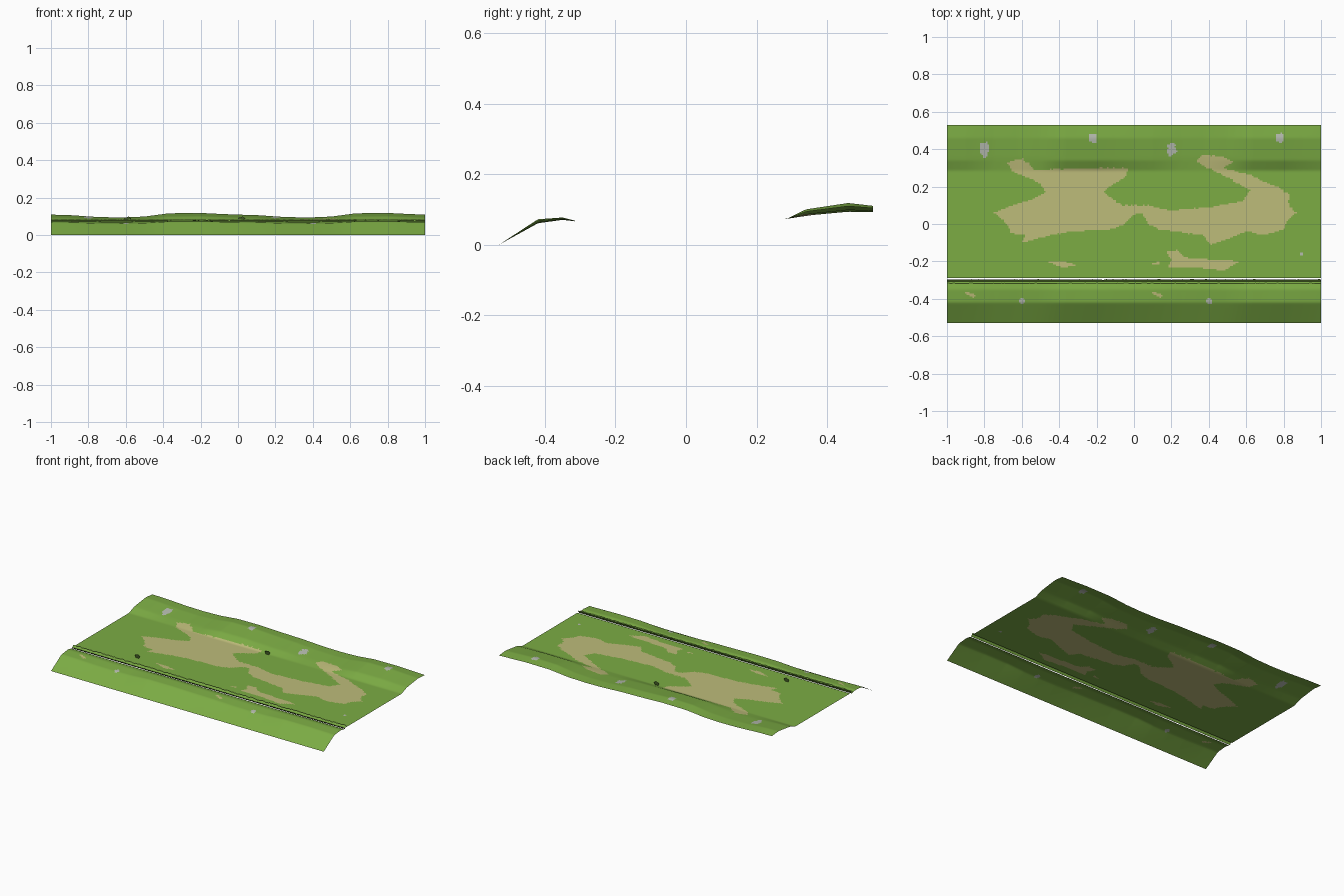
import bpy, bmesh, math, random
from mathutils import noise, Vector

if "Cube" in bpy.data.objects:
    bpy.data.objects.remove(bpy.data.objects["Cube"])

random.seed(4)


def lin(c):
    c /= 255
    return c / 12.92 if c <= 0.04045 else ((c + 0.055) / 1.055) ** 2.4


def material(name, rgb):
    m = bpy.data.materials.new(name)
    m.diffuse_color = (*[lin(c) for c in rgb], 1)
    m.use_nodes = True
    m.node_tree.nodes["Principled BSDF"].inputs["Base Color"].default_value = m.diffuse_color
    return m


GRASS = material("grass_green", (124, 172, 68))
EARTH = material("bare_earth", (190, 188, 122))
STONE = material("pale_stone", (182, 188, 176))
TUFT = material("dark_grass", (62, 88, 34))


def lerp(keys, v):
    """Piecewise linear value from (position, value) pairs."""
    for (a, fa), (b, fb) in zip(keys, keys[1:]):
        if v <= b:
            return fa + (fb - fa) * max(0, (v - a) / (b - a))
    return keys[-1][1]


# Roll of the land along x (repeats every unit), and high / low profiles along y
ROLL = [(0, .65), (.1, .55), (.25, .15), (.38, .05), (.5, .25), (.63, .92), (.8, 1), (.9, .8), (1, .65)]
HIGH = [(-.53, .0), (-.42, .072), (-.35, .077), (-.315, .068), (-.29, .073), (.285, .073),
        (.34, .1), (.46, .118), (.53, .11)]
LOW = [(-.53, .0), (-.42, .06), (-.35, .070), (-.315, .066), (-.29, .073), (.285, .073),
       (.36, .083), (.46, .092), (.53, .091)]


def height(x, y):
    r = lerp(ROLL, x % 1.0)
    return lerp(LOW, y) * (1 - r) + lerp(HIGH, y) * r


# Outlines of the bare earth patches
MAIN_PATCH = [
    (-.68, .33), (-.6, .35), (-.53, .29), (-.2, .3), (-.03, .3), (-.05, .25), (-.13, .2), (-.16, .17),
    (-.07, .1), (.05, .1), (.2, .07), (.4, .09), (.58, .12), (.62, .18), (.5, .25), (.33, .33),
    (.36, .37), (.48, .36), (.53, .33), (.47, .3), (.6, .27), (.78, .19), (.83, .16), (.83, .1),
    (.87, .06), (.82, .02), (.8, -.03), (.7, -.06), (.6, -.04), (.5, -.08), (.41, -.11), (.37, -.06),
    (.13, -.03), (.07, 0), (.05, .06), (0, .05), (-.05, 0), (-.12, -.03), (-.35, -.04), (-.52, -.08),
    (-.6, -.1), (-.58, -.06), (-.66, -.05), (-.68, 0), (-.75, .06), (-.65, .1), (-.55, .13),
    (-.47, .17), (-.5, .22), (-.65, .28)]
SMALL_PATCHES = [
    [(-.47, -.2), (-.38, -.2), (-.3, -.22), (-.38, -.235)],
    [(.17, -.15), (.23, -.14), (.27, -.18), (.4, -.19), (.57, -.2), (.53, -.22), (.48, -.25),
     (.3, -.23), (.18, -.23), (.2, -.19)],
    [(.07, -.22), (.14, -.2), (.14, -.22)],
    [(-.91, -.37), (-.89, -.362), (-.84, -.38), (-.86, -.392)],
    [(.09, -.37), (.11, -.362), (.16, -.38), (.14, -.392)]]
# Stones: centre and radii
STONES = [(-.8, .4, .024, .042), (.2, .4, .024, .036), (-.22, .46, .022, .026), (.78, .46, .022, .026),
          (-.6, -.41, .017, .014), (.4, -.41, .017, .014), (.9, -.162, .012, .006)]


def inside(poly, x, y):
    hit = False
    for (x1, y1), (x2, y2) in zip(poly, poly[1:] + poly[:1]):
        if (y1 > y) != (y2 > y) and x < x1 + (y - y1) * (x2 - x1) / (y2 - y1):
            hit = not hit
    return hit


def ground_colour(x, y):
    n = noise.noise(Vector((x * 60, y * 60, 0)))
    for sx, sy, rx, ry in STONES:
        if ((x - sx) / rx) ** 2 + ((y - sy) / ry) ** 2 < 1 + .7 * n:
            return 2
    wx, wy = x + .008 * n, y + .006 * n
    if -.12 < y < .38 and inside(MAIN_PATCH, wx, wy):
        return 1
    if y < -.13 and any(inside(p, x, y) for p in SMALL_PATCHES):
        return 1
    return 0


def make_object(name, bm, mats, smooth=True):
    me = bpy.data.meshes.new(name)
    for f in bm.faces:
        f.smooth = smooth
    bm.to_mesh(me)
    bm.free()
    for m in mats:
        me.materials.append(m)
    ob = bpy.data.objects.new(name, me)
    bpy.context.collection.objects.link(ob)
    return ob


def sheet(name, y0, y1, ny, nx=250):
    """Ground sheet following the height rule, coloured by the patch rule."""
    bm = bmesh.new()
    rows = []
    for j in range(ny + 1):
        y = y0 + (y1 - y0) * j / ny
        rows.append([bm.verts.new((x, y, height(x, y))) for x in (-1 + 2 * i / nx for i in range(nx + 1))])
    for a, b in zip(rows, rows[1:]):
        for i in range(nx):
            f = bm.faces.new((a[i], a[i + 1], b[i + 1], b[i]))
            c = f.calc_center_median()
            f.material_index = ground_colour(c.x, c.y)
    return make_object(name, bm, [GRASS, EARTH, STONE])


sheet("field", -.29, .53, 102)
sheet("front_bank", -.53, -.315, 27)


# Ragged grass fringe along the bank, two leaning rows whose faces look downward
def fringe(name, foot, tip, flip):
    bm = bmesh.new()
    n = 200
    low, high = [], []
    for i in range(n + 1):
        x = -1 + 2 * i / n
        k = random.uniform(.75, 1)
        low.append(bm.verts.new((x, *foot)))
        high.append(bm.verts.new((x, foot[0] + (tip[0] - foot[0]) * k, foot[1] + (tip[1] - foot[1]) * k)))
    for i in range(n):
        q = [low[i], low[i + 1], high[i + 1], high[i]]
        bm.faces.new(q[::-1] if flip else q)
    make_object(name, bm, [GRASS], smooth=False)


fringe("grass_fringe_front", (-.308, .066), (-.319, .079), False)
fringe("grass_fringe_back", (-.308, .066), (-.295, .086), True)


# Small upright tufts on the field
def tuft(name, x, y):
    bm = bmesh.new()
    z, w, h = height(x, y), .02, .026
    pts = [(-.6, 0), (.5, 0), (1, .6), (.5, .8), (.2, 1), (-.3, .8), (-1, .7)]
    bm.faces.new([bm.verts.new((x + w * a, y, z + h * b)) for a, b in pts])
    make_object(name, bm, [TUFT], smooth=False)


tuft("tuft_left", -.59, -.21)
tuft("tuft_middle", .02, .28)
